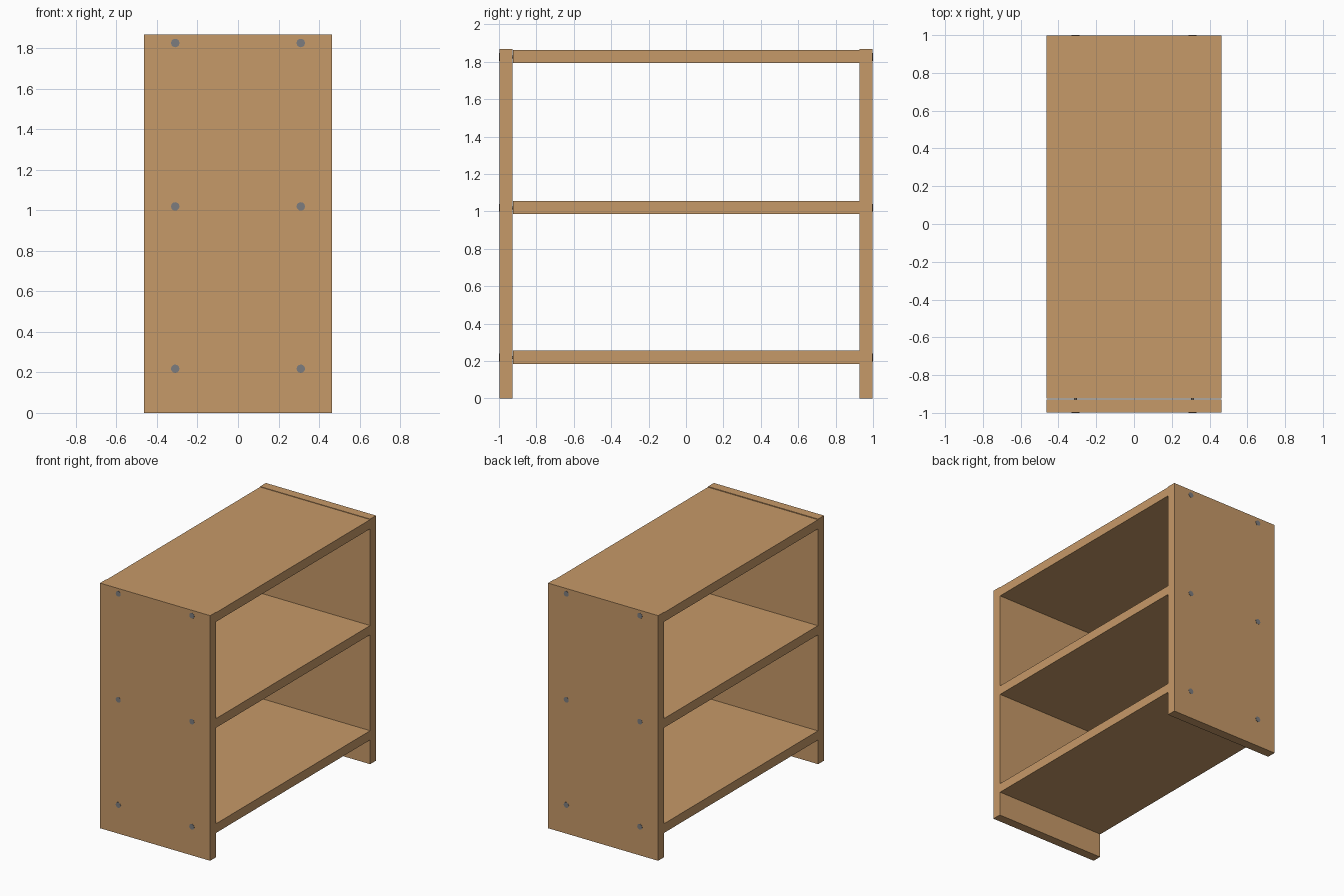
import bpy, bmesh, math
from mathutils import Matrix

if "Cube" in bpy.data.objects:
    bpy.data.objects.remove(bpy.data.objects["Cube"])


def material(name, rgb):
    m = bpy.data.materials.new(name)
    m.diffuse_color = (*rgb, 1.0)
    m.use_nodes = True
    m.node_tree.nodes["Principled BSDF"].inputs["Base Color"].default_value = m.diffuse_color
    return m


WOOD = material("warm wood", (0.565, 0.319, 0.138))
STEEL = material("grey steel", (0.2, 0.2, 0.21))

HALF_W = 0.464   # half depth along x
HEIGHT = 1.867
T = 0.07         # board thickness


def finish(bm, name, mat):
    mesh = bpy.data.meshes.new(name)
    bm.to_mesh(mesh)
    bm.free()
    mesh.materials.append(mat)
    ob = bpy.data.objects.new(name, mesh)
    bpy.context.collection.objects.link(ob)
    return ob


def board(name, lo, hi):
    bm = bmesh.new()
    size = [b - a for a, b in zip(lo, hi)]
    mid = [(a + b) / 2 for a, b in zip(lo, hi)]
    bmesh.ops.create_cube(bm, size=1, matrix=Matrix.Translation(mid) @ Matrix.Diagonal((*size, 1)))
    return finish(bm, name, WOOD)


def screw(name, x, z, side):
    # flat head just proud of the panel, with a thin shank running into the shelf
    bm = bmesh.new()
    turn = Matrix.Rotation(math.pi / 2, 4, 'X')
    for radius, outer, inner in ((0.021, 1.0, 0.985), (0.008, 0.985, 0.85)):
        bmesh.ops.create_cone(bm, cap_ends=True, segments=12, radius1=radius, radius2=radius,
                              depth=outer - inner,
                              matrix=Matrix.Translation((x, side * (outer + inner) / 2, z)) @ turn)
    return finish(bm, name, STEEL)


# Side panels
for side, label in ((-1, "front"), (1, "back")):
    ys = sorted((side * 0.998, side * 0.928))
    board(label + "_side_panel", (-HALF_W, ys[0], 0), (HALF_W, ys[1], HEIGHT))

# Shelves, each held by four screws
for label, z in (("bottom", 0.22), ("middle", 1.021), ("top", 1.828)):
    board(label + "_shelf", (-HALF_W, -0.925, z - T / 2), (HALF_W, 0.928, z + T / 2))
    for side in (-1, 1):
        for x in (-0.31, 0.31):
            screw(label + "_shelf_screw", x, z - 0.002, side)
